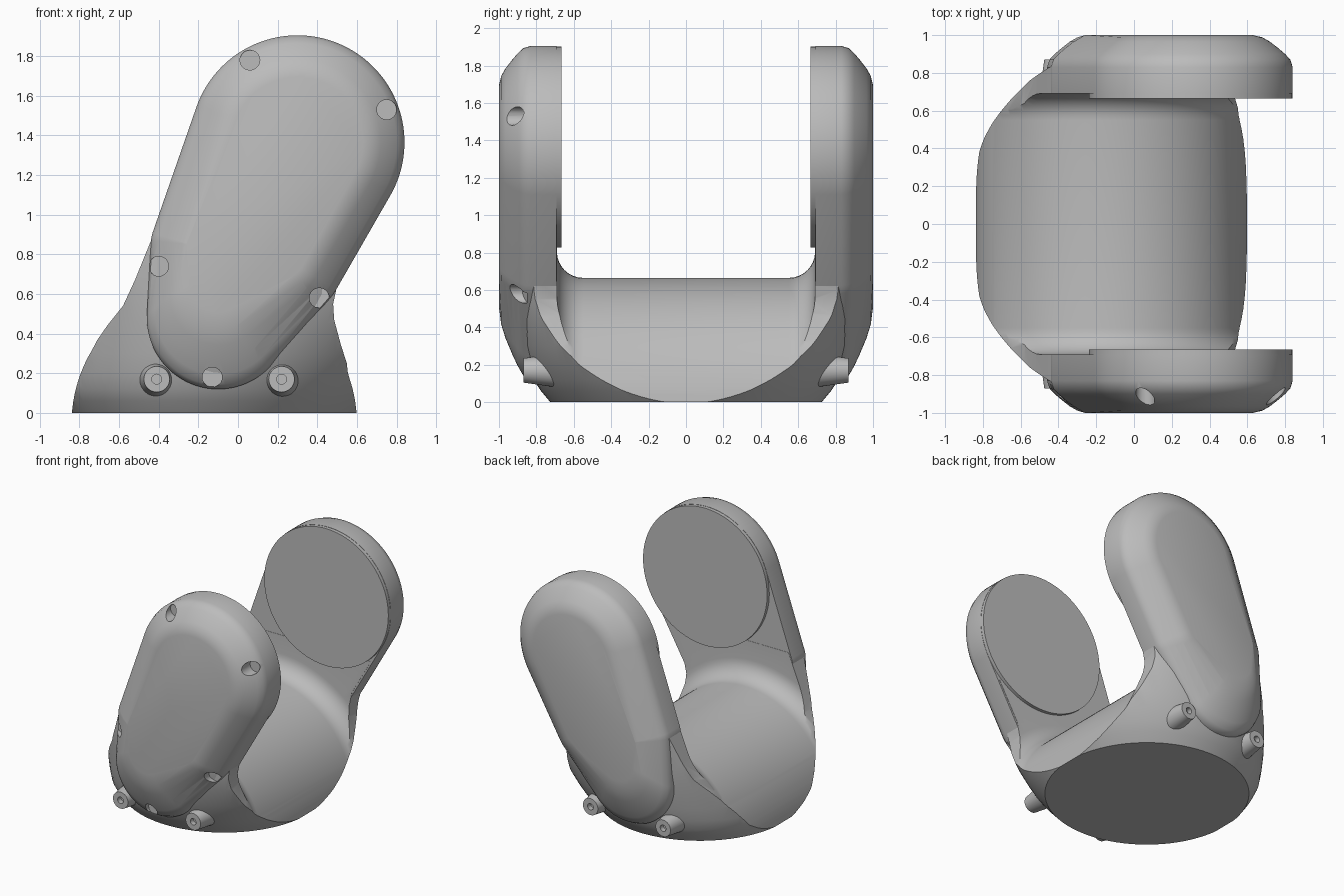
import bpy, bmesh, math
from mathutils import Vector

if "Cube" in bpy.data.objects:
    bpy.data.objects.remove(bpy.data.objects["Cube"])

grey = bpy.data.materials.new("light_grey")
grey.use_nodes = True
grey.diffuse_color = (0.5, 0.5, 0.5, 1)
grey.node_tree.nodes["Principled BSDF"].inputs["Base Color"].default_value = (0.5, 0.5, 0.5, 1)


def loft(name, rings, closed=False):
    """Skin a list of equal-length point rings; cap the ends unless closed."""
    bm = bmesh.new()
    loops = [[bm.verts.new(p) for p in ring] for ring in rings]
    n = len(loops[0])
    pairs = list(zip(loops, loops[1:]))
    if closed:
        pairs.append((loops[-1], loops[0]))
    else:
        bm.faces.new(loops[0])
        bm.faces.new(loops[-1])
    for a, b in pairs:
        for i in range(n):
            j = (i + 1) % n
            bm.faces.new((a[i], a[j], b[j], b[i]))
    bmesh.ops.recalc_face_normals(bm, faces=bm.faces)
    mesh = bpy.data.meshes.new(name)
    bm.to_mesh(mesh)
    bm.free()
    mesh.materials.append(grey)
    obj = bpy.data.objects.new(name, mesh)
    bpy.context.collection.objects.link(obj)
    return obj


def circle_y(x, z, y, r, n=32):
    """Ring around an axis parallel to y."""
    return [(x + r * math.cos(2 * math.pi * i / n), y, z + r * math.sin(2 * math.pi * i / n))
            for i in range(n)]


def activate(obj):
    bpy.ops.object.select_all(action='DESELECT')
    obj.select_set(True)
    bpy.context.view_layer.objects.active = obj


def boolean(obj, cutter, operation):
    mod = obj.modifiers.new("cut", 'BOOLEAN')
    mod.object, mod.operation, mod.solver = cutter, operation, 'EXACT'
    activate(obj)
    bpy.ops.object.modifier_apply(modifier=mod.name)
    bpy.data.objects.remove(cutter)


def smooth(obj, angle=32):
    activate(obj)
    bpy.ops.object.shade_smooth_by_angle(angle=math.radians(angle))


# Base: flared front silhouette, trimmed by a leaning bowl
left = [(-.845, 0), (-.83, .13), (-.77, .28), (-.66, .44), (-.58, .54), (-.52, .67),
        (-.455, .83), (-.405, .95)]
right = [(.67, .95), (.505, .665), (.48, .55), (.485, .47), (.52, .34), (.575, .17), (.6, 0)]
base = loft("base_saddle", [[(x, y, z) for x, z in left + right] for y in (-1.2, 1.2)])

bowl_rings = []
for z, cx, r in ((0, -.12, .725), (.06, -.11, .775), (.12, -.1, .815), (.2, -.075, .85),
                 (.3, -.045, .885), (.45, -.01, .92), (.6, .01, .945), (1.1, .03, .96)):
    bowl_rings.append([(cx + r * math.cos(math.tau * i / 96), r * math.sin(math.tau * i / 96), z)
                       for i in range(96)])
boolean(base, loft("bowl_cutter", bowl_rings), 'INTERSECT')

# Saddle channel: a round groove about the cross axis, filleted at both sides
fillet = [(.55 + .14 * math.sin(a), .86 - .14 * math.cos(a))
          for a in (math.pi / 2 * (1 - i / 8) for i in range(9))]
half = [(.69, 2.5)] + fillet
groove = half + [(-y, r) for y, r in reversed(half)]
boolean(base, loft("groove_cutter", [circle_y(-.12, -.14 + .085, y, r, 128) for y, r in groove], True),
        'DIFFERENCE')
smooth(base)


# Arms: convex outline wrapped round four circles, chamfered towards the outside
def arm_outline(y, inset, n=128):
    discs = [(.3, 1.365, .54), (-.1, .48 + .85 * inset, .36), (-.24, .85, .2), (.2, .8, .345)]
    ring = []
    for i in range(n):
        d = Vector((math.cos(math.tau * i / n), math.sin(math.tau * i / n)))
        x, z, r = max(((x, z, max(r - inset, .02)) for x, z, r in discs),
                      key=lambda c: c[0] * d.x + c[1] * d.y + c[2])
        ring.append((x + r * d.x, y, z + r * d.y))
    return ring


steps = [(.692, 0), (.83, 0), (.87, .012), (.9, .04), (.93, .075), (.965, .12), (.988, .16), (1, .21)]
for side, name in ((-1, "front"), (1, "back")):
    arm = loft(name + "_arm", [arm_outline(side * y, t) for y, t in steps])
    # Screw pockets in the front cover
    if side < 0:
        for x, z in ((.06, 1.78), (.75, 1.53), (-.4, .74), (.41, .58), (-.13, .18)):
            pocket = loft("pocket_cutter", [circle_y(x, z, y, .05, 24) for y in (-1.1, -.85)])
            boolean(arm, pocket, 'DIFFERENCE')
    smooth(arm)

    # Round bearing pad on the inner face
    smooth(loft(name + "_bearing_pad", [circle_y(.3, 1.365, side * y, .538, 96) for y in (.665, .72)]))

    # Tapered screw bosses at the foot
    for x, hand in ((-.41, "right"), (.22, "left")):
        rings = [(.5, .11), (.66, .095), (.87, .065), (.87, .025), (.83, .025)]
        smooth(loft(f"{name}_{hand}_boss", [circle_y(x, .17, side * y, r) for y, r in rings]))
